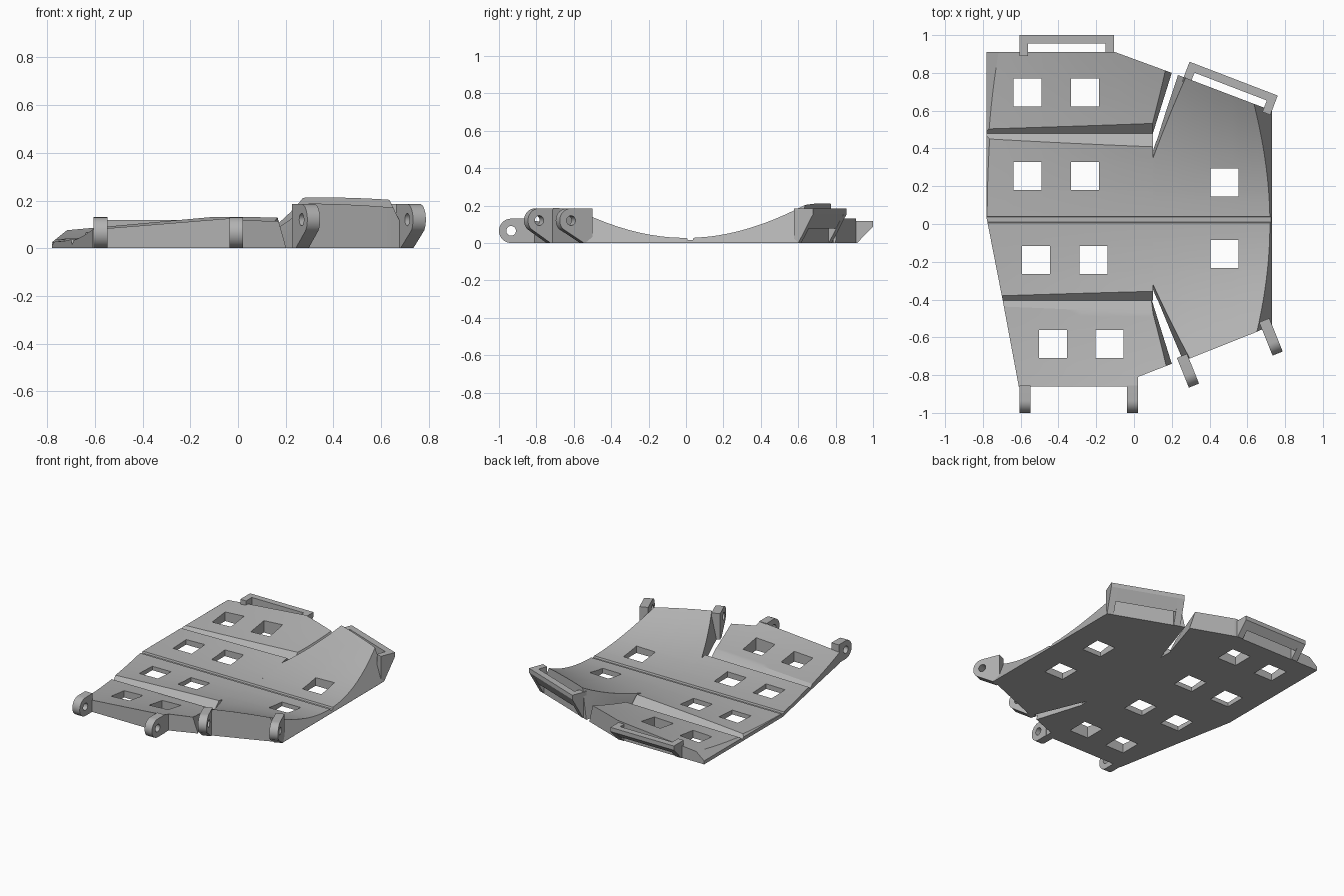
import bpy, bmesh, math
from mathutils import Vector, Matrix

cube = bpy.data.objects.get("Cube")
if cube:
    bpy.data.objects.remove(cube)

grey = bpy.data.materials.new("plain_grey")
grey.use_nodes = True
tone = (0.45, 0.45, 0.45, 1)
grey.diffuse_color = tone
grey.node_tree.nodes["Principled BSDF"].inputs["Base Color"].default_value = tone

HOLE = 0.074
HOLES = [(-.565, .695), (-.26, .695), (-.565, .255), (-.26, .255), (-.52, -.19),
         (-.215, -.19), (-.43, -.635), (-.13, -.635), (.48, .22), (.48, -.16)]


def finish(name, bm, matrix=Matrix()):
    bmesh.ops.recalc_face_normals(bm, faces=bm.faces)
    mesh = bpy.data.meshes.new(name)
    bm.to_mesh(mesh)
    bm.free()
    mesh.materials.append(grey)
    obj = bpy.data.objects.new(name, mesh)
    bpy.context.collection.objects.link(obj)
    obj.matrix_world = matrix
    bpy.ops.object.select_all(action="DESELECT")
    obj.select_set(True)
    bpy.context.view_layer.objects.active = obj
    bpy.ops.object.shade_smooth_by_angle(angle=math.radians(25))
    return obj


def everything(bm):
    return bm.verts[:] + bm.edges[:] + bm.faces[:]


# Dished top: curvature grows towards +x, with a shallow centre groove
def body_height(x, y):
    k = .05 + .25 * (x + .78) / 1.03 if x < .25 else .30 + .14 * (x - .25) / .4
    groove = .012 if .009 < y < .037 else 0
    return .027 + k * y * y - groove


def finger_height(x, y):
    return .02 + (.06 + .11 * (x + .78)) * y * y


def slab(name, outline, height, bevels=()):
    bm = bmesh.new()
    bm.faces.new([bm.verts.new((x, y, 0)) for x, y in outline])
    # Slice into a grid that follows the window edges
    xs = {-.78 + .1 * i for i in range(16)} | {.25}
    ys = {-.85 + .06 * i for i in range(30)} | {.006, .01, .036, .04}
    inside = [h for h in HOLES if min(p[0] for p in outline) < h[0] < max(p[0] for p in outline)
              and min(p[1] for p in outline) < h[1] < max(p[1] for p in outline)]
    hx = {h[0] + s * HOLE for h in inside for s in (-1, 1)}
    hy = {h[1] + s * HOLE for h in inside for s in (-1, 1)}
    for axis, own, grid in ((0, hx, xs), (1, hy, ys)):
        keep = own | {g for g in grid if all(abs(g - o) > .008 for o in own)}
        for value in sorted(keep):
            co, no = Vector(), Vector()
            co[axis], no[axis] = value, 1
            bmesh.ops.bisect_plane(bm, geom=everything(bm), plane_co=co, plane_no=no, dist=1e-5)
    # Square windows
    gone = []
    for f in bm.faces:
        c = f.calc_center_median()
        if any(abs(c.x - a) < HOLE and abs(c.y - b) < HOLE for a, b in inside):
            gone.append(f)
    bmesh.ops.delete(bm, geom=gone, context="FACES")
    # Raise the top
    made = bmesh.ops.extrude_face_region(bm, geom=bm.faces[:], use_keep_orig=True)["geom"]
    for v in made:
        if isinstance(v, bmesh.types.BMVert):
            v.co.z = height(v.co.x, v.co.y)
    # Sloped edges
    for co, no in bevels:
        cut = bmesh.ops.bisect_plane(bm, geom=everything(bm), plane_co=co, plane_no=no,
                                     clear_outer=True, dist=1e-6)["geom_cut"]
        edges = [e for e in cut if isinstance(e, bmesh.types.BMEdge) and len(e.link_faces) < 2]
        if edges:
            bmesh.ops.edgeloop_fill(bm, edges=edges)
    return finish(name, bm)


left_bevel = ((-.78, 0, .025), (-.8, 0, 1))
slab("back_finger", [(-.78, .48), (.1, .48), (.2, .80), (-.10, .91), (-.78, .91)], finger_height,
     [left_bevel, ((0, .48, .012), (0, -1, 1)), ((.1, .48, .005), (.95, -.3, .3))])
slab("front_finger", [(-.695, -.405), (.095, -.405), (.2, -.74), (.02, -.81), (.02, -.86), (-.61, -.86)],
     finger_height, [((0, -.405, .014), (0, .6, 1)), ((.095, -.405, .005), (.95, .3, .3))])
slab("centre_plate", [(-.78, .03), (-.695, -.405), (.1, -.405), (.1, .48), (-.78, .48)], body_height,
     [left_bevel, ((0, .48, .014), (0, .8, 1)), ((0, -.405, .012), (0, -1, 1))])
slab("side_plate", [(.1, -.405), (.125, -.40), (.24, -.68), (.25, -.73), (.64, -.575), (.73, -.535),
                    (.73, .60), (.23, .79), (.12, .44), (.1, .46)], body_height,
     [((.73, 0, .005), (1, 0, .48)), ((.12, .44, .01), (-.94, .31, .2)),
      ((.125, -.40, .01), (-.92, -.39, .2))])


# Side profile given as (outward, up), extruded across a width
def extrude_profile(name, points, width, matrix):
    bm = bmesh.new()
    face = bm.faces.new([bm.verts.new((0, d, z)) for d, z in points])
    made = bmesh.ops.extrude_face_region(bm, geom=[face], use_keep_orig=True)["geom"]
    bmesh.ops.translate(bm, vec=(width, 0, 0),
                        verts=[v for v in made if isinstance(v, bmesh.types.BMVert)])
    return finish(name, bm, matrix)


def place(x, y, degrees):
    return Matrix.Translation((x, y, 0)) @ Matrix.Rotation(math.radians(degrees), 4, "Z")


# Hinge lug: rounded tab with a round eye, drawn as one keyhole ring
def lug(name, x, y, degrees, reach, up, root):
    r, eye, n = .065, .026, 24
    outer = [(reach + r * math.cos(a), up + r * math.sin(a))
             for a in (math.radians(-90 + 180 * i / n) for i in range(n + 1))]
    if up > r + .01:
        outer = [p for p in outer if p[1] > up - r * .75]
    outer = [(root, 0), (max(root + .04, 0), 0)] + outer + [(root, up + r)]
    bm = bmesh.new()
    loops = [outer, [(reach + eye * math.cos(math.tau * i / n), up + eye * math.sin(math.tau * i / n))
                     for i in range(n)]]
    edges = []
    for pts in loops:
        vs = [bm.verts.new((0, d, z)) for d, z in pts]
        edges += [bm.edges.new((vs[i - 1], vs[i])) for i in range(len(vs))]
    bmesh.ops.triangle_fill(bm, edges=edges, use_beauty=True, normal=(1, 0, 0))
    made = bmesh.ops.extrude_face_region(bm, geom=bm.faces[:], use_keep_orig=True)["geom"]
    bmesh.ops.translate(bm, vec=(.058, 0, 0),
                        verts=[v for v in made if isinstance(v, bmesh.types.BMVert)])
    return finish(name, bm, place(x, y, degrees))


lug("front_lug_outer", -.547, -.86, 180, .075, .065, -.005)
lug("front_lug_inner", .022, -.86, 180, .075, .065, -.005)
lug("side_lug_inner", .292, -.715, 202, .075, .12, -.03)
lug("side_lug_outer", .735, -.545, 202, .075, .12, -.05)


# Hinge frame: a long bar held off the edge by two slanted cheeks
def hinge_frame(name, x, y, degrees, length, top, depth):
    low = top - .03
    cheek = [(-.02, 0), (.005, 0), (depth, low), (depth, top), (-.02, top)]
    inner = depth - .045
    bar = [(inner, low * inner / depth), (depth, low), (depth, top), (inner, top)]
    base = place(x, y, degrees)
    extrude_profile(name + "_bar", bar, length, base)
    for side, shift in (("right", 0), ("left", length - .045)):
        extrude_profile(name + "_cheek_" + side, cheek, .045,
                        base @ Matrix.Translation((shift, 0, 0)))


hinge_frame("back_hinge", -.605, .91, 0, .5, .118, .09)
hinge_frame("side_hinge", .262, .775, -21, .5, .185, .09)
